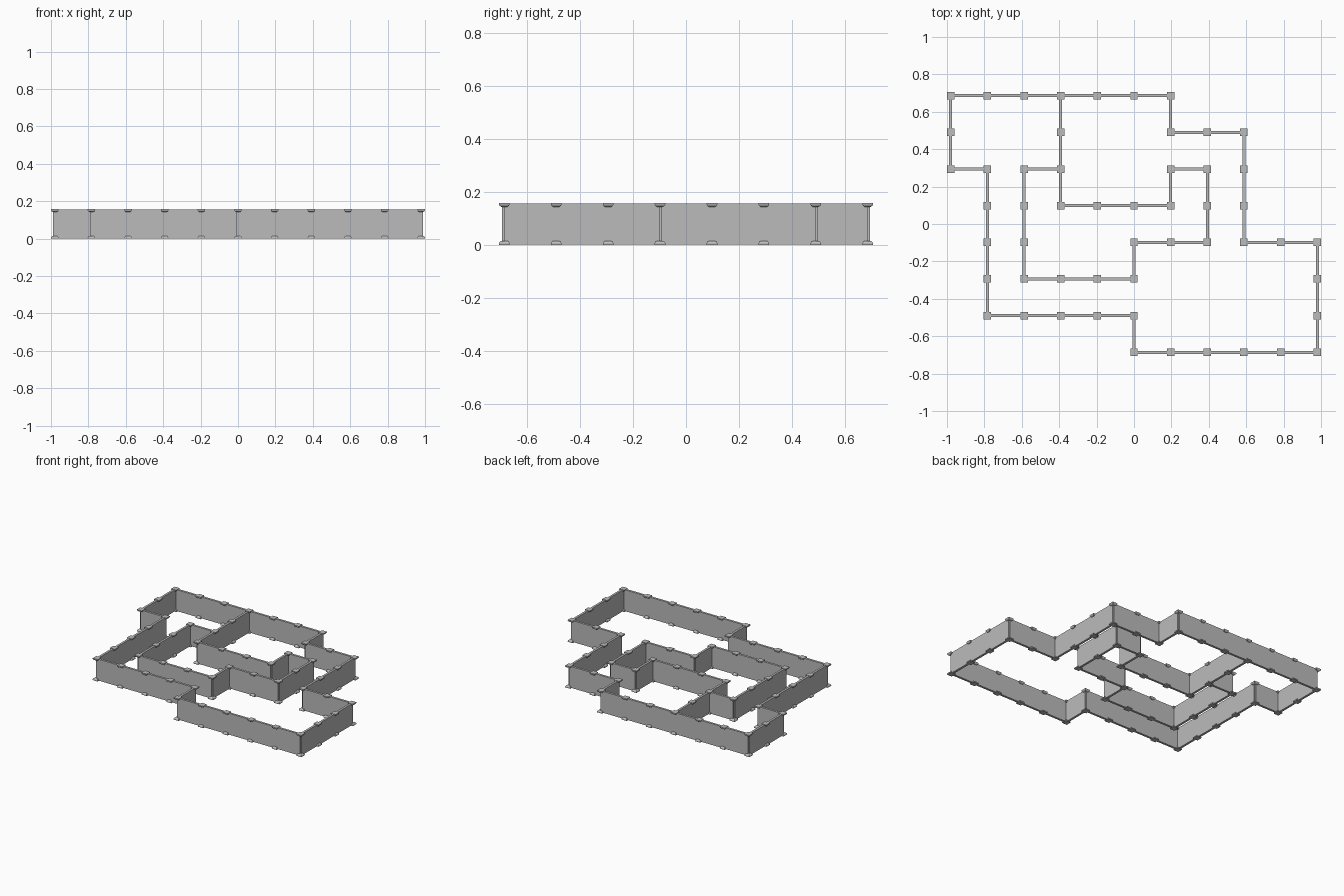
import bpy, bmesh

if "Cube" in bpy.data.objects:
    bpy.data.objects.remove(bpy.data.objects["Cube"])

P = 0.196          # grid pitch
H = 0.158          # total height
T = 0.008          # half wall thickness
LIP = 0.002        # walls stop just inside the caps

grey = bpy.data.materials.new("plain grey")
grey.diffuse_color = (0.5, 0.5, 0.5, 1)
grey.use_nodes = True
grey.node_tree.nodes["Principled BSDF"].inputs["Base Color"].default_value = grey.diffuse_color

# plan outlines as grid corners (x index, y index)
outer = [(-5, 7), (1, 7), (1, 6), (3, 6), (3, 3), (5, 3), (5, 0), (0, 0),
         (0, 1), (-4, 1), (-4, 5), (-5, 5), (-5, 7)]
inner = [(-2, 7), (-2, 4), (1, 4), (1, 5), (2, 5), (2, 3), (0, 3), (0, 2),
         (-3, 2), (-3, 5), (-2, 5)]


def pos(n):
    return n[0] * P, (n[1] - 3.5) * P


def loft(bm, cx, cy, rings):
    """Closed stack of rectangles: (half x, half y, z) from bottom to top."""
    loops = [[bm.verts.new((cx + sx * hx, cy + sy * hy, z))
              for sx, sy in ((-1, -1), (1, -1), (1, 1), (-1, 1))]
             for hx, hy, z in rings]
    bm.faces.new(loops[0][::-1])
    bm.faces.new(loops[-1])
    for a, b in zip(loops, loops[1:]):
        for i in range(4):
            j = (i + 1) % 4
            bm.faces.new((a[i], a[j], b[j], b[i]))


def finish(bm, name):
    bmesh.ops.recalc_face_normals(bm, faces=bm.faces)
    me = bpy.data.meshes.new(name)
    bm.to_mesh(me)
    bm.free()
    me.materials.append(grey)
    bpy.context.collection.objects.link(bpy.data.objects.new(name, me))


# split the outlines into unit panels and collect the joints
nodes = set()
for name, path in (("outer_wall_panels", outer), ("inner_wall_panels", inner)):
    bm = bmesh.new()
    for (x0, y0), (x1, y1) in zip(path, path[1:]):
        n = abs(x1 - x0) + abs(y1 - y0)
        dx, dy = (x1 - x0) // n, (y1 - y0) // n
        for k in range(n):
            a = (x0 + dx * k, y0 + dy * k)
            nodes.update((a, (a[0] + dx, a[1] + dy)))
            cx, cy = pos((a[0] + dx / 2, a[1] + dy / 2))
            hx, hy = (P / 2, T) if dx else (T, P / 2)
            loft(bm, cx, cy, [(hx, hy, LIP), (hx, hy, H - LIP)])
    finish(bm, name)

# bevelled square clips at the foot and head of every joint
profile = [(0.020, 0.0), (0.020, 0.006), (0.017, 0.011), (0.011, 0.015)]
foot = [(r, r, z) for r, z in profile]
head = [(r, r, H - z) for r, z in reversed(profile)]
for name, rings in (("bottom_joint_clips", foot), ("top_joint_clips", head)):
    bm = bmesh.new()
    for nd in sorted(nodes):
        loft(bm, *pos(nd), rings)
    finish(bm, name)
